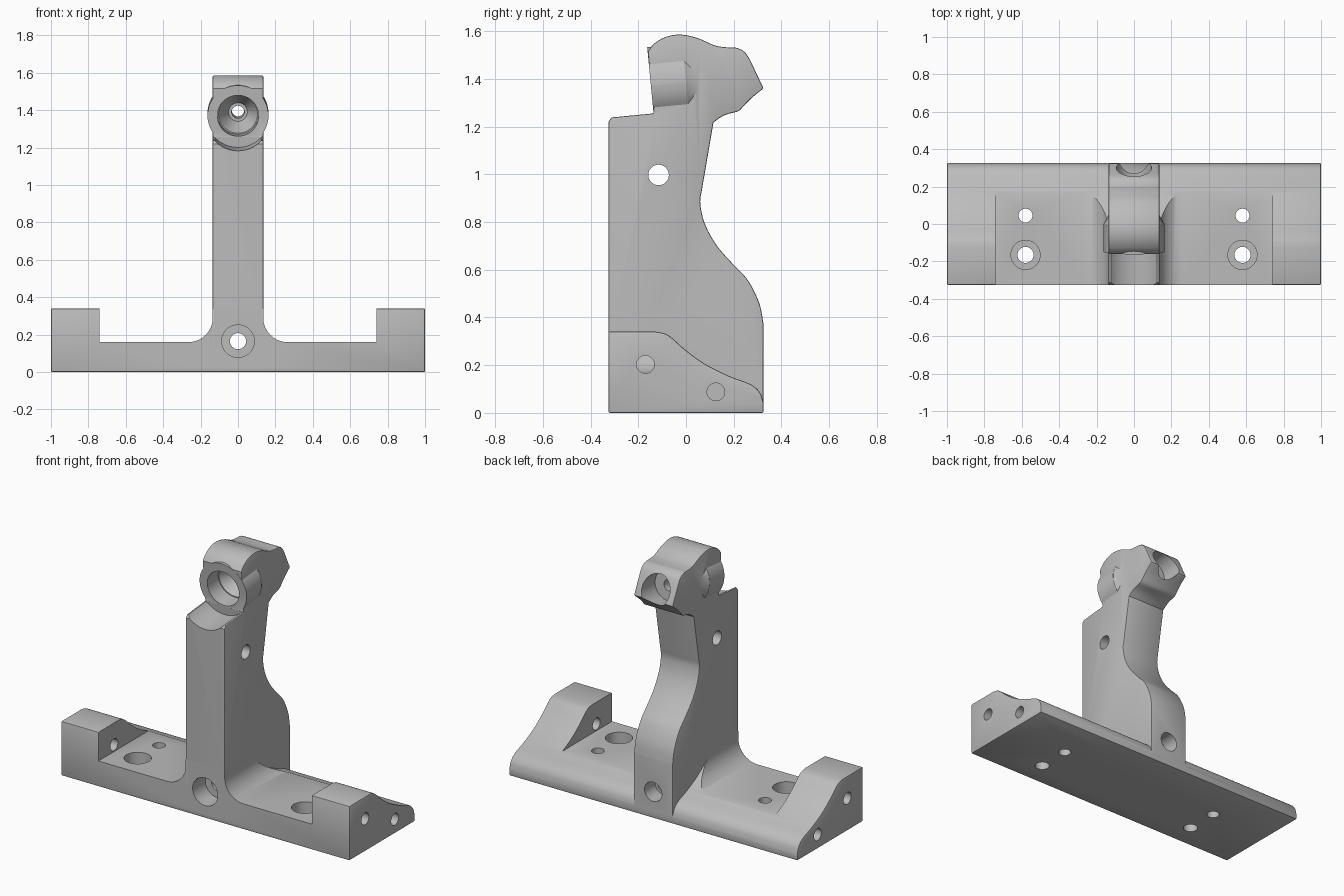
import bpy, bmesh, math
from mathutils import Vector, Matrix
from mathutils.geometry import interpolate_bezier

cube = bpy.data.objects.get("Cube")
if cube:
    bpy.data.objects.remove(cube, do_unlink=True)

grey = bpy.data.materials.new("plain_grey")
grey.use_nodes = True
grey.diffuse_color = (0.5, 0.5, 0.5, 1)
grey.node_tree.nodes["Principled BSDF"].inputs["Base Color"].default_value = (0.5, 0.5, 0.5, 1)


def curve(points, steps=6):
    """Smooth run of outline points through the given ones."""
    pts = [Vector(p) for p in points]
    ext = [pts[0]] + pts + [pts[-1]]
    out = []
    for a, b, c, d in zip(ext, ext[1:], ext[2:], ext[3:]):
        seg = interpolate_bezier(b, b + (c - a) / 6, c - (d - b) / 6, c, steps + 1)
        out += [tuple(p) for p in seg[:-1]]
    return out + [tuple(pts[-1])]


def finish(name, bm):
    bmesh.ops.recalc_face_normals(bm, faces=bm.faces)
    mesh = bpy.data.meshes.new(name)
    bm.to_mesh(mesh)
    bm.free()
    mesh.materials.append(grey)
    obj = bpy.data.objects.new(name, mesh)
    bpy.context.collection.objects.link(obj)
    return obj


def prism(name, outline, place, lo, hi, bevel=0):
    """Extrude a closed outline from lo to hi; place maps (a, b, depth) to 3D."""
    bm = bmesh.new()
    face = bm.faces.new([bm.verts.new(place(a, b, lo)) for a, b in outline])
    new = bmesh.ops.extrude_face_region(bm, geom=[face])["geom"]
    shift = Vector(place(0, 0, hi)) - Vector(place(0, 0, lo))
    bmesh.ops.translate(bm, vec=shift, verts=[v for v in new if isinstance(v, bmesh.types.BMVert)])
    obj = finish(name, bm)
    if bevel:
        mod = obj.modifiers.new("soft_edges", "BEVEL")
        mod.width, mod.segments = bevel, 2
        mod.limit_method, mod.angle_limit = "ANGLE", math.radians(50)
        apply(obj, mod)
    return obj


def rod(name, start, end, r1, r2=None):
    """Cylinder or cone between two points."""
    start, end = Vector(start), Vector(end)
    axis = end - start
    bm = bmesh.new()
    turn = axis.to_track_quat("Z", "Y").to_matrix().to_4x4()
    bmesh.ops.create_cone(bm, cap_ends=True, segments=48, radius1=r1,
                          radius2=r1 if r2 is None else r2, depth=axis.length,
                          matrix=Matrix.Translation((start + end) / 2) @ turn)
    return finish(name, bm)


def apply(obj, mod):
    bpy.context.view_layer.objects.active = obj
    bpy.ops.object.modifier_apply(modifier=mod.name)


def combine(obj, tool, operation="DIFFERENCE"):
    mod = obj.modifiers.new("combine", "BOOLEAN")
    mod.operation, mod.object, mod.solver = operation, tool, "EXACT"
    apply(obj, mod)
    bpy.data.objects.remove(tool, do_unlink=True)


def side(a, b, d):
    return (d, a, b)


def front(a, b, d):
    return (a, d, b)


# Base block with sloping back
slope = curve([(0.325, 0.04), (0.31, 0.085), (0.27, 0.12), (0.18, 0.155), (0.08, 0.205),
               (0, 0.262), (-0.06, 0.315), (-0.09, 0.333), (-0.125, 0.34)])
bracket = prism("bracket", [(-0.325, 0), (0.325, 0)] + slope + [(-0.325, 0.34)],
                side, -1, 1, 0.006)

# Pockets either side, rounded up into the upright
for s in (-1, 1):
    fillet = [(s * (0.265 - 0.13 * math.sin(t)), 0.29 - 0.13 * math.cos(t))
              for t in (math.pi / 2 * i / 10 for i in range(11))]
    outline = [(s * 0.74, 0.5), (s * 0.74, 0.16)] + fillet + [(s * 0.135, 0.5)]
    combine(bracket, prism("pocket_cutter", outline, front, -0.5, 0.5))

# Upright with head
head = curve([(-0.16, 1.515), (-0.13, 1.55), (-0.08, 1.577), (-0.02, 1.585), (0.05, 1.57),
              (0.12, 1.54), (0.17, 1.532), (0.21, 1.53), (0.245, 1.513), (0.268, 1.48)])
chin = curve([(0.325, 1.36), (0.27, 1.315), (0.225, 1.267)], 3)
chin += curve([(0.215, 1.262), (0.16, 1.247), (0.115, 1.217)], 3)
back = curve([(0.066, 0.93), (0.06, 0.875), (0.08, 0.79), (0.13, 0.7), (0.2, 0.62),
              (0.26, 0.555), (0.307, 0.46), (0.325, 0.37)])
outline = [(-0.325, 0.02), (-0.325, 1.22), (-0.312, 1.238), (-0.135, 1.255)]
upright = prism("upright", outline + head + chin + back + [(0.325, 0.02)],
                side, -0.135, 0.135, 0.006)

# Round boss around the tilted bore
tilt = 0.096


def bore(y, z=1.37):
    return (0, y, z + tilt * (y + 0.15))


combine(upright, rod("boss", bore(-0.147), bore(0.0), 0.163), "UNION")
combine(upright, rod("boss_taper", bore(-0.002), bore(0.07), 0.163, 0.125), "UNION")
combine(upright, rod("groove_cutter", bore(-0.5), bore(-0.148), 0.17))
combine(upright, rod("front_bore_cutter", bore(-0.3), bore(-0.04), 0.11))
combine(upright, rod("cone_cutter", bore(-0.042), bore(0.06), 0.105, 0.05))
combine(upright, rod("through_cutter", bore(-0.1), bore(0.4), 0.034))
combine(upright, rod("back_bore_cutter", bore(0.17), bore(0.5), 0.095))
combine(bracket, upright, "UNION")

# Upright pin hole and counterbored front hole
holes = [((-0.5, -0.115, 0.997), (0.5, -0.115, 0.997), 0.043),
         ((0, -0.5, 0.165), (0, 0.5, 0.165), 0.043),
         ((0, -0.5, 0.165), (0, -0.2, 0.165), 0.087),
         ((0, 0.22, 0.165), (0, 0.5, 0.165), 0.06)]
# Mounting and end holes, mirrored
for s in (-1, 1):
    x = s * 0.58
    holes += [((x, 0.045, -0.1), (x, 0.045, 0.4), 0.037),
              ((x, -0.165, -0.1), (x, -0.165, 0.4), 0.043),
              ((x, -0.165, 0.08), (x, -0.165, 0.4), 0.078),
              ((s * 1.1, -0.17, 0.203), (s * 0.7, -0.17, 0.203), 0.037),
              ((s * 1.1, 0.125, 0.088), (s * 0.75, 0.125, 0.088), 0.037)]
for start, end, radius in holes:
    combine(bracket, rod("hole_cutter", start, end, radius))

bpy.ops.object.select_all(action="DESELECT")
bracket.select_set(True)
bpy.context.view_layer.objects.active = bracket
bpy.ops.object.shade_smooth_by_angle(angle=math.radians(30))
